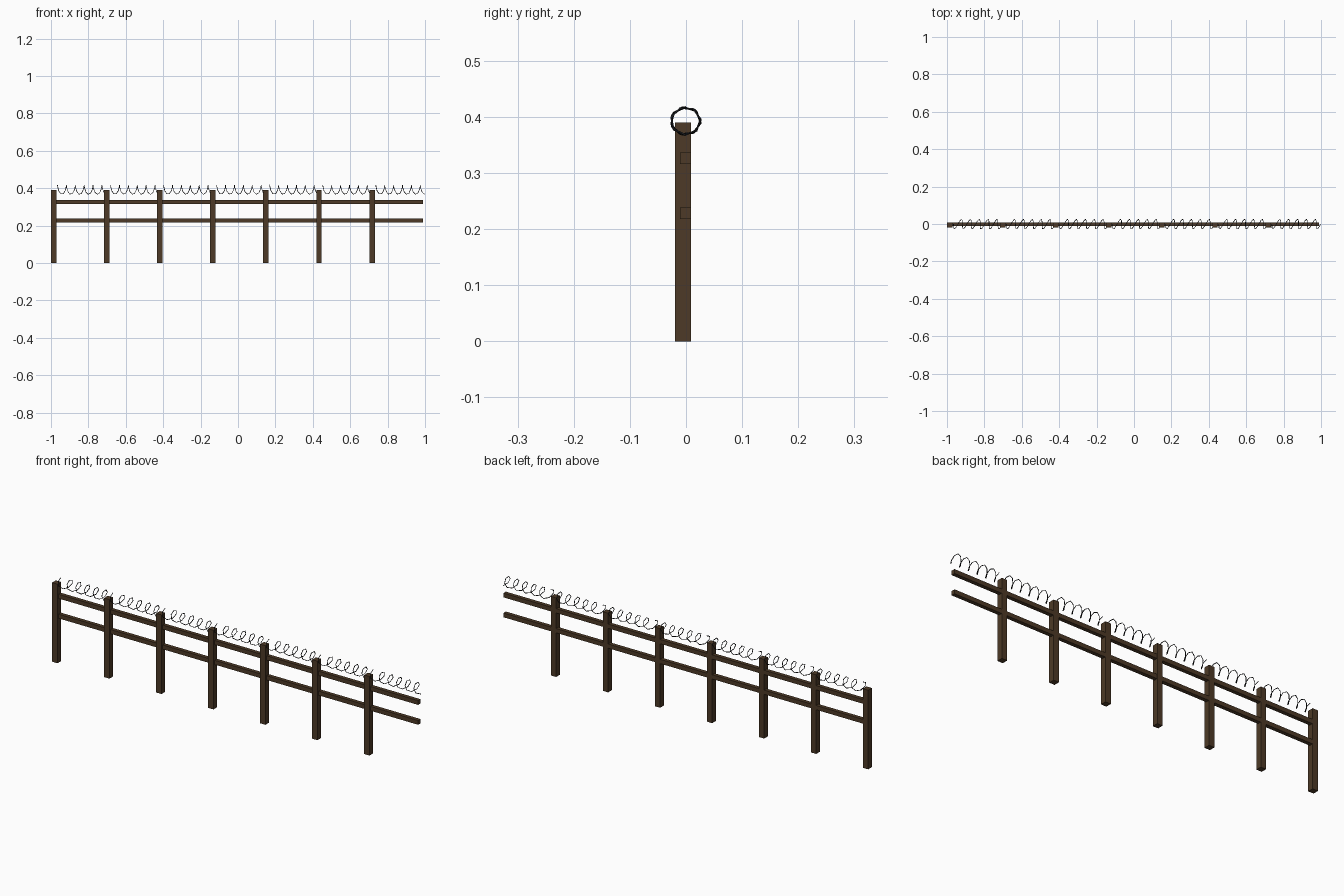
import bpy, math

if "Cube" in bpy.data.objects:
    bpy.data.objects.remove(bpy.data.objects["Cube"])

SPACING, COUNT = 0.2837, 7


def material(name, rgb):
    m = bpy.data.materials.new(name)
    m.diffuse_color = (*rgb, 1)
    m.use_nodes = True
    m.node_tree.nodes["Principled BSDF"].inputs["Base Color"].default_value = m.diffuse_color
    return m


wood = material("dark_wood", (0.075, 0.042, 0.02))
steel = material("dark_wire", (0.02, 0.021, 0.024))


def box(name, lo, hi):
    bpy.ops.mesh.primitive_cube_add(size=1, location=[(a + b) / 2 for a, b in zip(lo, hi)])
    ob = bpy.context.object
    ob.name = name
    ob.scale = [b - a for a, b in zip(lo, hi)]
    bpy.ops.object.transform_apply(location=False, rotation=False, scale=True)
    ob.data.materials.append(wood)


def coil(name, x0, turns=5.5, pitch=0.0475, steps=7):
    # Low-poly helix, slightly yawed so its loops come to cusps seen from the front
    cu = bpy.data.curves.new(name, 'CURVE')
    cu.dimensions = '3D'
    cu.bevel_depth = 0.0018
    cu.bevel_resolution = 0
    cu.use_fill_caps = True
    n = round(turns * steps)
    sp = cu.splines.new('POLY')
    sp.points.add(n)
    for i, p in enumerate(sp.points):
        t = 2 * math.pi * i * turns / n
        y = -0.0268 * math.sin(t)
        p.co = (x0 + pitch * t / (2 * math.pi) + 0.28 * y, y - 0.0005,
                0.3925 + 0.0248 * math.cos(t), 1)
    cu.materials.append(steel)
    ob = bpy.data.objects.new(name, cu)
    bpy.context.collection.objects.link(ob)
    # Turn the wire into a mesh
    bpy.ops.object.select_all(action='DESELECT')
    ob.select_set(True)
    bpy.context.view_layer.objects.active = ob
    bpy.ops.object.convert(target='MESH')


# Repeating bays: a post and a length of coiled wire
for k in range(COUNT):
    x = -1 + k * SPACING
    box(f"post_{k + 1}", (x, -0.02, 0), (x + 0.029, 0.009, 0.39))
    coil(f"wire_coil_{k + 1}", x + 0.035)

# Two long rails running through the posts
for name, z in (("lower_rail", 0.228), ("upper_rail", 0.326)):
    box(name, (-0.985, -0.0105, z - 0.0105), (0.99, 0.0085, z + 0.0105))
